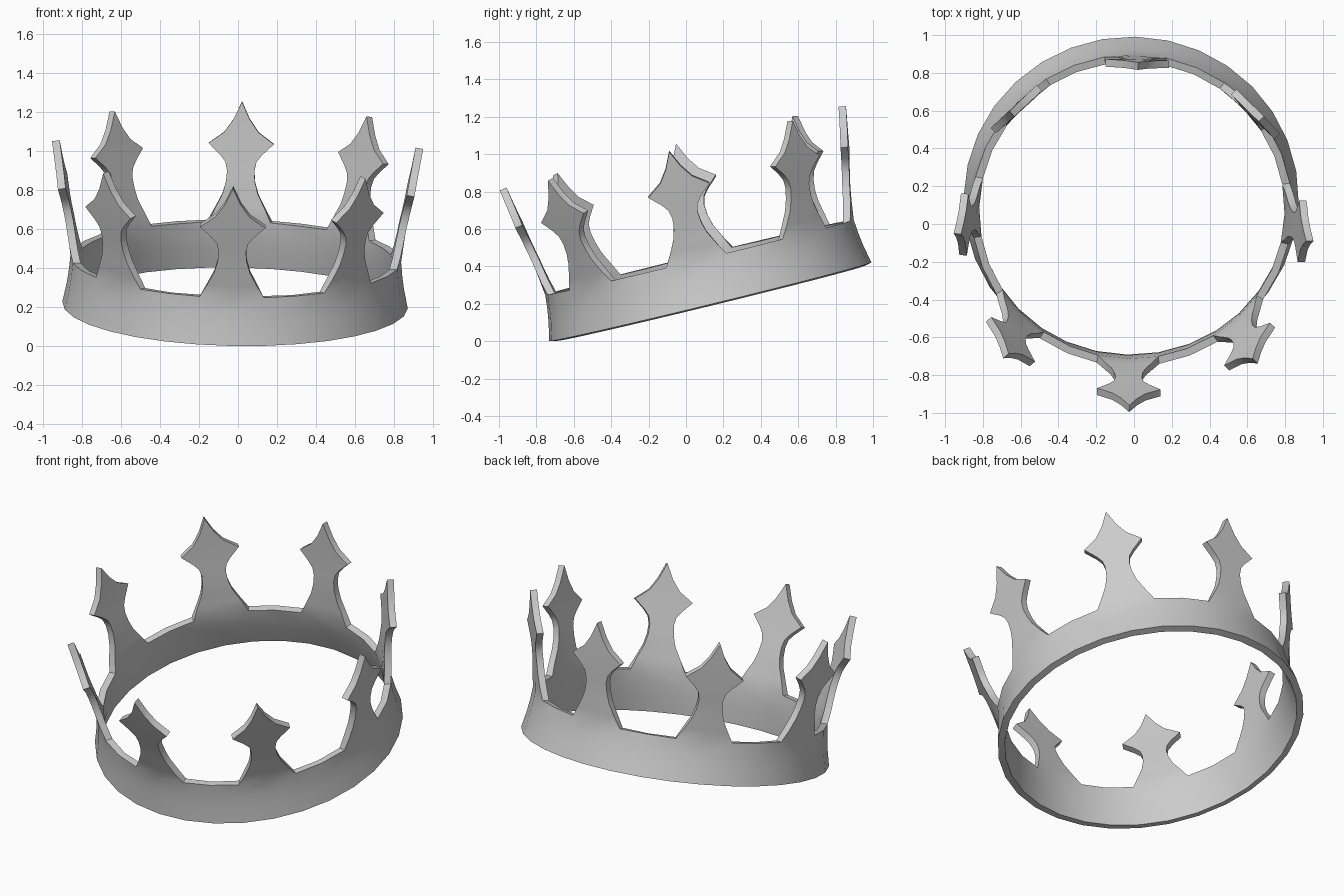
import bpy, bmesh
from math import radians, cos, sin, pi
from mathutils import Vector

cube = bpy.data.objects.get("Cube")
if cube:
    bpy.data.objects.remove(cube)

SPIKES, SEGS = 8, 32
STEP = 2 * pi / SEGS
START = radians(-91.2)          # direction of the front spike
THICKNESS = 0.04

# Outer wall of the band and spikes: (height, radius)
WALL = [(0, .887), (.1, .866), (.17, .856), (.245, .849), (.42, .872),
        (.63, .915), (.84, .953)]
# Half outline of one spike above the band: (half width, height)
OUTLINE = [(.128, .31), (.092, .38), (.075, .44), (.07, .495), (.08, .54),
           (.108, .575), (.168, .632), (.088, .69), (.042, .755)]
TIP = .845


def wall_radius(h):
    for (h0, r0), (h1, r1) in zip(WALL, WALL[1:]):
        if h <= h1:
            return r0 + (r1 - r0) * (h - h0) / (h1 - h0)
    return WALL[-1][1]


def spike_point(angle, side, h):
    """Point on a spike: curved like the band at its foot, flat at its head."""
    r = wall_radius(h)
    curve = max(0, min(1, (.5 - h) / .25))
    out = r - curve * side * side / (2 * r)
    return Vector((out * cos(angle) - side * sin(angle),
                   out * sin(angle) + side * cos(angle), h))


bm = bmesh.new()

# Band
rings = []
for h, r in WALL[:4]:
    rings.append([bm.verts.new((r * cos(START + i * STEP), r * sin(START + i * STEP), h))
                  for i in range(SEGS)])
for low, high in zip(rings, rings[1:]):
    for i in range(SEGS):
        j = (i + 1) % SEGS
        bm.faces.new((low[i], low[j], high[j], high[i]))

# Spikes growing out of the top ring
for k in range(SPIKES):
    c = k * SEGS // SPIKES
    angle = START + c * STEP
    row = [rings[-1][c - 1], rings[-1][c], rings[-1][c + 1]]
    for half, h in OUTLINE:
        new = [bm.verts.new(spike_point(angle, s * half, h)) for s in (-1, 0, 1)]
        for a in (0, 1):
            bm.faces.new((row[a], row[a + 1], new[a + 1], new[a]))
        row = new
    tip = bm.verts.new(spike_point(angle, 0, TIP))
    for a in (0, 1):
        bm.faces.new((row[a], row[a + 1], tip))

mesh = bpy.data.meshes.new("crown")
bm.to_mesh(mesh)
bm.free()
crown = bpy.data.objects.new("crown", mesh)
bpy.context.collection.objects.link(crown)

# Wall thickness, inward
solid = crown.modifiers.new("thickness", 'SOLIDIFY')
solid.thickness = THICKNESS
solid.offset = -1
solid.use_even_offset = True

# Tilted pose
crown.rotation_euler = (radians(13.7), radians(.9), 0)
crown.location = (-.015, .13, .211)

# Plain grey metal
grey = bpy.data.materials.new("grey")
grey.use_nodes = True
colour = (.6, .6, .6, 1)
grey.diffuse_color = colour
grey.node_tree.nodes["Principled BSDF"].inputs["Base Color"].default_value = colour
mesh.materials.append(grey)

bpy.context.view_layer.objects.active = crown
crown.select_set(True)
bpy.ops.object.modifier_apply(modifier=solid.name)
bpy.ops.object.shade_smooth_by_angle(angle=radians(30))
